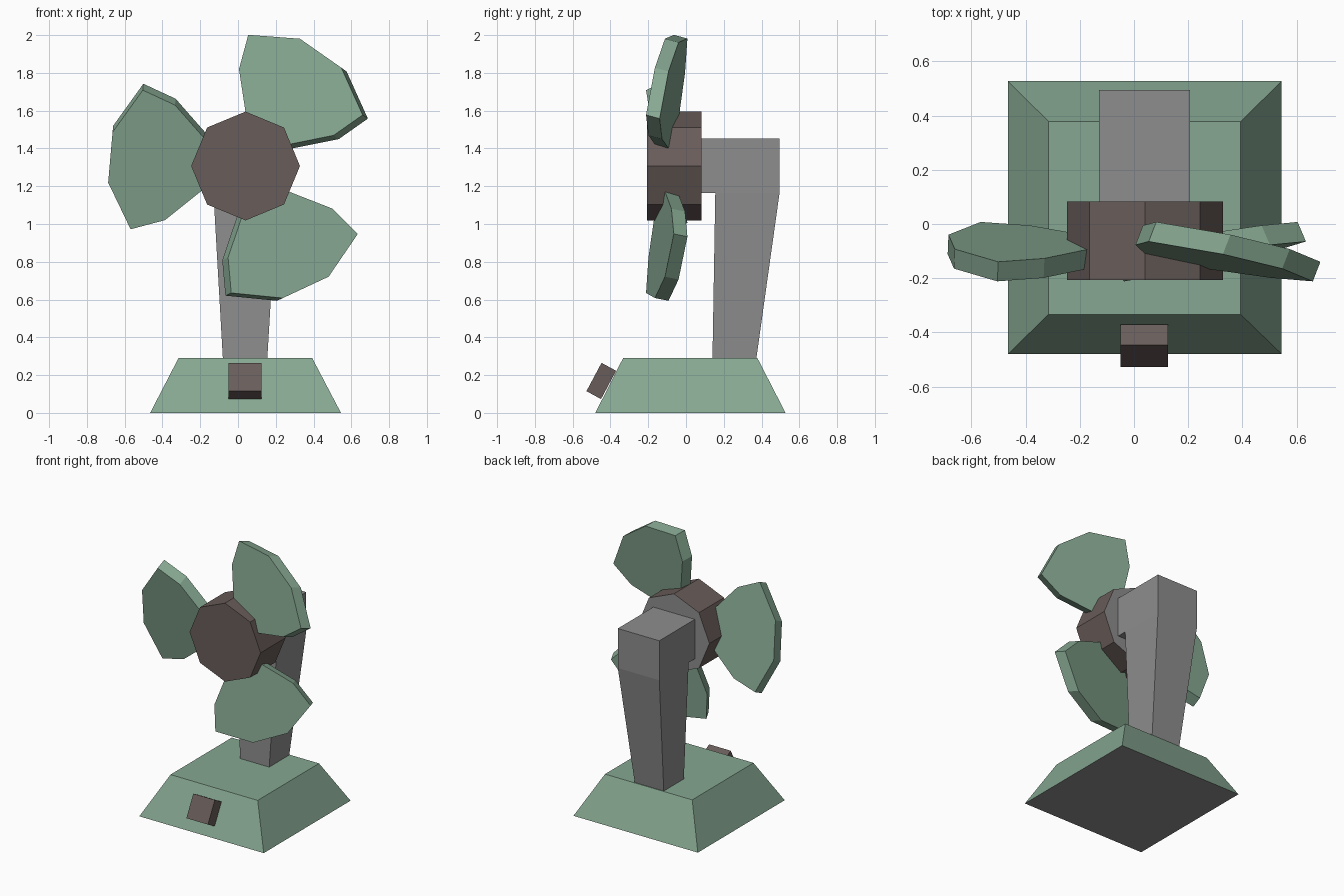
import bpy, bmesh, math
from mathutils import Vector, Matrix

if "Cube" in bpy.data.objects:
    bpy.data.objects.remove(bpy.data.objects["Cube"])


def material(name, rgb):
    m = bpy.data.materials.new(name)
    m.diffuse_color = (*rgb, 1)
    m.use_nodes = True
    m.node_tree.nodes["Principled BSDF"].inputs["Base Color"].default_value = m.diffuse_color
    return m


GREEN = material("sage green", (0.24, 0.39, 0.285))
BROWN = material("dark brown", (0.14, 0.108, 0.10))
GREY = material("mid grey", (0.27, 0.27, 0.27))


def loft(name, a, b, mats, grey_rule=None):
    """Closed solid between two matching outlines; the rule picks grey faces."""
    bm = bmesh.new()
    va = [bm.verts.new(p) for p in a]
    vb = [bm.verts.new(p) for p in b]
    bm.faces.new(va)
    bm.faces.new(vb)
    n = len(va)
    for i in range(n):
        j = (i + 1) % n
        bm.faces.new((va[i], va[j], vb[j], vb[i]))
    bmesh.ops.recalc_face_normals(bm, faces=bm.faces)
    for f in bm.faces:
        f.material_index = int(bool(grey_rule and grey_rule(f.normal)))
    mesh = bpy.data.meshes.new(name)
    bm.to_mesh(mesh)
    bm.free()
    for m in mats:
        mesh.materials.append(m)
    obj = bpy.data.objects.new(name, mesh)
    bpy.context.collection.objects.link(obj)
    return obj


def rect(x0, x1, y0, y1, z):
    return [(x0, y0, z), (x1, y0, z), (x1, y1, z), (x0, y1, z)]


# Tapered base with a grey underside
loft("base", rect(-0.465, 0.545, -0.48, 0.527, 0), rect(-0.315, 0.393, -0.333, 0.378, 0.29),
     [GREEN, GREY], lambda n: n.z < -0.9)

# Tapered post, and the head arm reaching forward to the hub
loft("post", rect(-0.08, 0.155, 0.14, 0.372, 0.285), rect(-0.13, 0.207, 0.155, 0.495, 1.163), [GREY])
loft("head_arm", rect(-0.13, 0.207, 0.08, 0.495, 1.163), rect(-0.13, 0.207, 0.08, 0.495, 1.453), [GREY])

# Octagonal hub with a grey back
HUB = Vector((0.04, 0, 1.307))


def octagon(y):
    return [HUB + Vector((0.288 * math.cos(k * math.pi / 4), y, 0.288 * math.sin(k * math.pi / 4)))
            for k in range(8)]


loft("hub", octagon(-0.207), octagon(0.083), [BROWN, GREY], lambda n: n.y > 0.9)

# Button on the sloped front of the base
button = [(-0.527, 0.115), (-0.447, 0.265), (-0.370, 0.223), (-0.450, 0.073)]
loft("button", [(-0.05, y, z) for y, z in button], [(0.125, y, z) for y, z in button], [BROWN])

# Three pitched blades: half outline as (distance from hub centre, half width)
half = [(0.717, 0.14), (0.577, 0.387), (0.40, 0.32), (0.15, 0.07)]
outline = half + [(r, -t) for r, t in reversed(half)]


def blade_side(angle, y0, shift):
    turn = Matrix.Rotation(-angle, 3, 'Y')
    pts = []
    for r, t in outline:
        # each side is slightly offset sideways because the blade is pitched
        pts.append(HUB + turn @ Vector((r, y0 + 0.19 * t, t * 0.955 + shift)))
    return pts


for k in range(3):
    a = math.radians(55 + 120 * k)
    loft(f"blade_{k + 1}", blade_side(a, -0.138, 0.017), blade_side(a, -0.066, -0.017), [GREEN])
